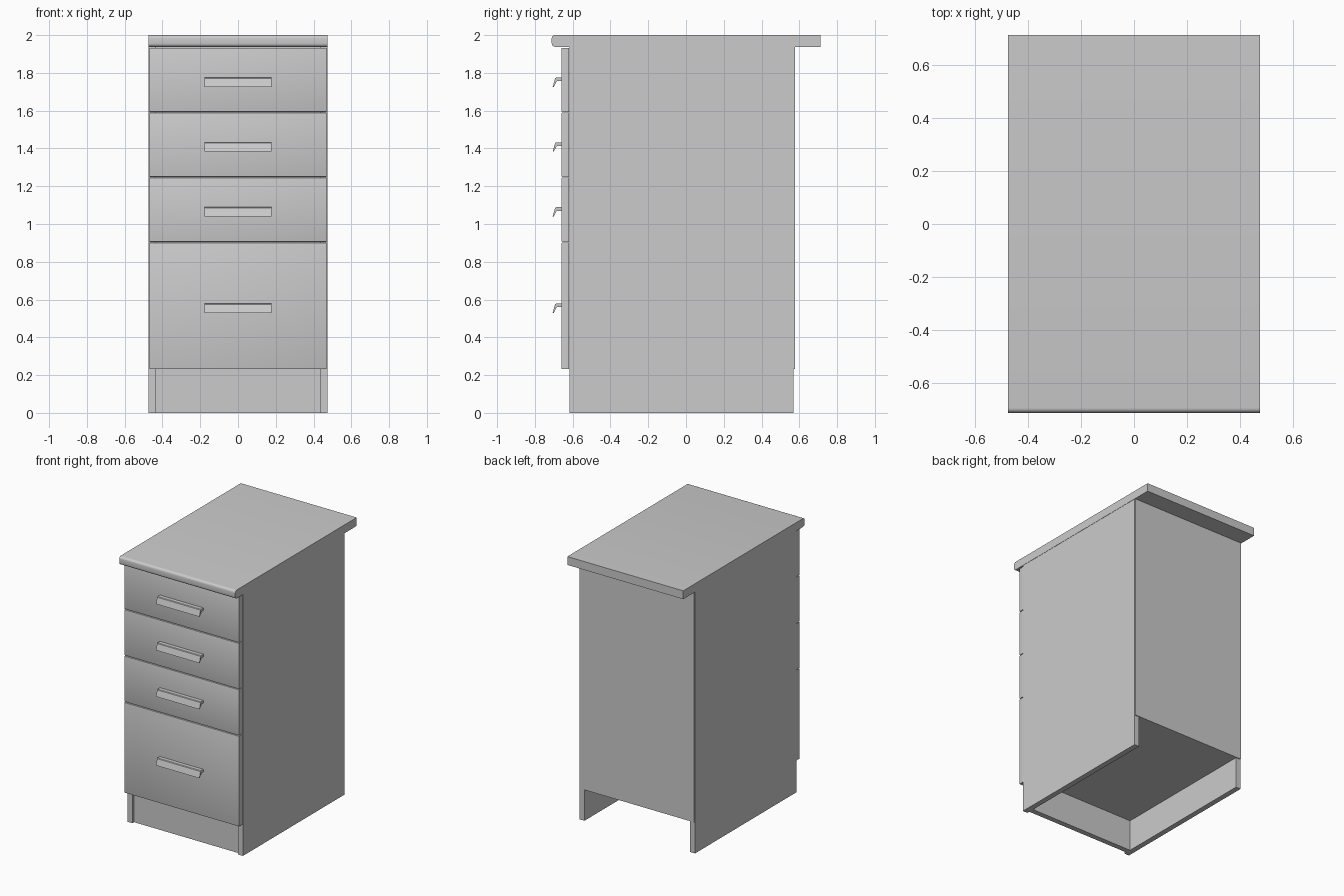
import bpy, bmesh

if "Cube" in bpy.data.objects:
    bpy.data.objects.remove(bpy.data.objects["Cube"])


def finish(name, bm):
    bmesh.ops.recalc_face_normals(bm, faces=bm.faces)
    mesh = bpy.data.meshes.new(name)
    bm.to_mesh(mesh)
    bm.free()
    ob = bpy.data.objects.new(name, mesh)
    bpy.context.collection.objects.link(ob)
    return ob


def smooth(ob):
    bpy.ops.object.select_all(action='DESELECT')
    ob.select_set(True)
    bpy.context.view_layer.objects.active = ob
    bpy.ops.object.shade_smooth_by_angle()


def board(name, x, y, z, round_front=0, segments=4, long_only=False):
    """Box from (min, max) ranges, optionally rounding its front (-y) edges."""
    bm = bmesh.new()
    bmesh.ops.create_cube(bm, size=1)
    for v in bm.verts:
        v.co = [r[0] if c < 0 else r[1] for c, r in zip(v.co, (x, y, z))]
    if round_front:
        edges = [e for e in bm.edges
                 if all(v.co.y < y[0] + 1e-5 for v in e.verts)
                 and not (long_only and abs(e.verts[0].co.x - e.verts[1].co.x) < 1e-5)]
        bmesh.ops.bevel(bm, geom=edges, offset=round_front, segments=segments,
                        profile=0.5, affect='EDGES')
    ob = finish(name, bm)
    if round_front:
        smooth(ob)
    return ob


def handle(name, top):
    """Lipped pull: a (y, z) profile extruded along x."""
    profile = [(-0.66, 0), (-0.688, 0), (-0.693, -0.004), (-0.706, -0.049),
               (-0.700, -0.049), (-0.686, -0.022), (-0.682, -0.019), (-0.66, -0.019)]
    bm = bmesh.new()
    face = bm.faces.new([bm.verts.new((-0.178, y, top + z)) for y, z in profile])
    new = bmesh.ops.extrude_face_region(bm, geom=[face])['geom']
    bmesh.ops.translate(bm, vec=(0.356, 0, 0),
                        verts=[g for g in new if isinstance(g, bmesh.types.BMVert)])
    bm.faces.ensure_lookup_table()
    return finish(name, bm)


# Worktop with rounded front edges
board("worktop", (-0.475, 0.475), (-0.711, 0.711), (1.938, 2.0), 0.018, 5, True)

# Carcass
for side, x in (("left", (-0.473, -0.433)), ("right", (0.433, 0.473))):
    board(side + "_side_panel", x, (-0.618, 0.57), (0, 1.938))
board("back_panel", (-0.47, 0.47), (0.57, 0.576), (0.232, 1.938))
board("bottom_panel", (-0.433, 0.433), (-0.618, 0.57), (0.232, 0.272))
board("plinth", (-0.433, 0.433), (-0.598, -0.558), (0, 0.232))

# Drawer fronts with handles: (bottom, top, handle top)
drawers = [(0.232, 0.901, 0.579), (0.906, 1.245, 1.089),
           (1.250, 1.589, 1.432), (1.594, 1.932, 1.775)]
for i, (low, high, grip) in enumerate(drawers, 1):
    board(f"drawer_front_{i}", (-0.469, 0.469), (-0.66, -0.619), (low, high), 0.004, 2)
    handle(f"drawer_handle_{i}", grip)
